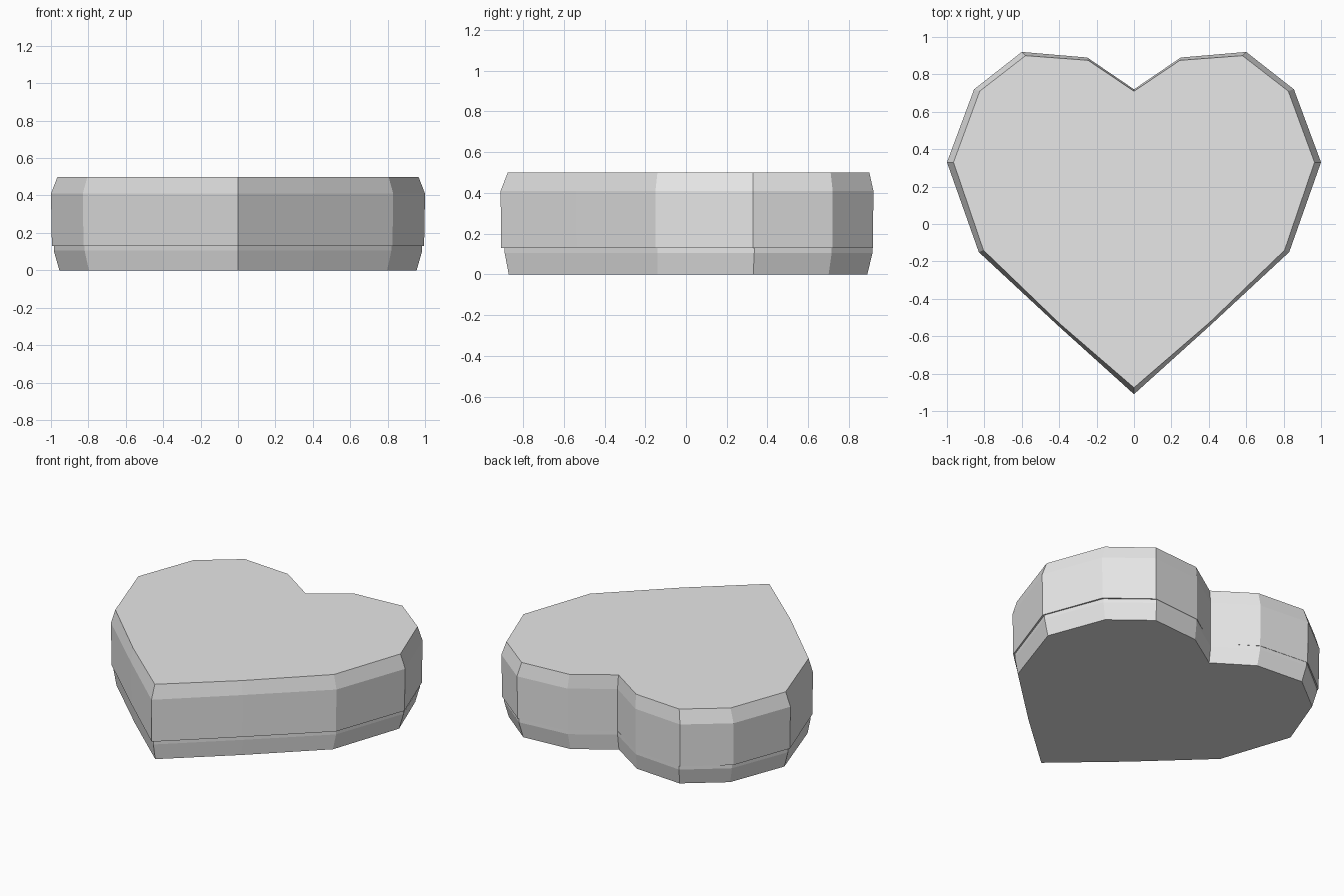
import bpy
import bmesh

cube = bpy.data.objects.get("Cube")
if cube:
    bpy.data.objects.remove(cube, do_unlink=True)

# One plain grey for the whole box
grey = bpy.data.materials.new("light_grey")
grey.use_nodes = True
colour = (0.8, 0.8, 0.8, 1)
grey.diffuse_color = colour
grey.node_tree.nodes["Principled BSDF"].inputs["Base Color"].default_value = colour

# Half outlines of the heart, from the notch round the left lobe to the point
RIM = [(0, 0.72), (0.25, 0.89), (0.6, 0.92), (0.855, 0.72),
       (1.0, 0.33), (0.83, -0.15), (0.41, -0.54), (0, -0.91)]
TOP = [(0, 0.71), (0.245, 0.875), (0.58, 0.9), (0.825, 0.71),
       (0.965, 0.33), (0.805, -0.14), (0.4, -0.53), (0, -0.875)]
WALL = [(0, 0.72), (0.25, 0.885), (0.59, 0.915), (0.84, 0.715),
        (0.985, 0.335), (0.82, -0.14), (0.405, -0.525), (0, -0.89)]
FOOT = [(0, 0.705), (0.245, 0.865), (0.575, 0.89), (0.815, 0.7),
        (0.955, 0.33), (0.797, -0.14), (0.395, -0.52), (0, -0.87)]


def heart_part(name, levels):
    """Stack mirrored heart outlines into a closed, flat-faced solid."""
    bm = bmesh.new()
    rings = []
    for half, z in levels:
        outline = half + [(-x, y) for x, y in half[-2:0:-1]]
        rings.append([bm.verts.new((x, y, z)) for x, y in outline])
    for low, high in zip(rings, rings[1:]):
        for i in range(len(low)):
            j = (i + 1) % len(low)
            bm.faces.new((low[i], low[j], high[j], high[i]))
    bm.faces.new(rings[0])
    bm.faces.new(rings[-1])
    bmesh.ops.recalc_face_normals(bm, faces=bm.faces)
    mesh = bpy.data.meshes.new(name)
    bm.to_mesh(mesh)
    bm.free()
    mesh.materials.append(grey)
    obj = bpy.data.objects.new(name, mesh)
    bpy.context.collection.objects.link(obj)
    return obj


# Base tray with a sloped foot, and the lid with a bevelled top edge
lid_bottom = [(x * 0.995, y * 0.997) for x, y in RIM]
heart_part("box_base", [(FOOT, 0), (WALL, 0.105), (WALL, 0.13)])
heart_part("box_lid", [(lid_bottom, 0.13), (RIM, 0.41), (TOP, 0.5)])
